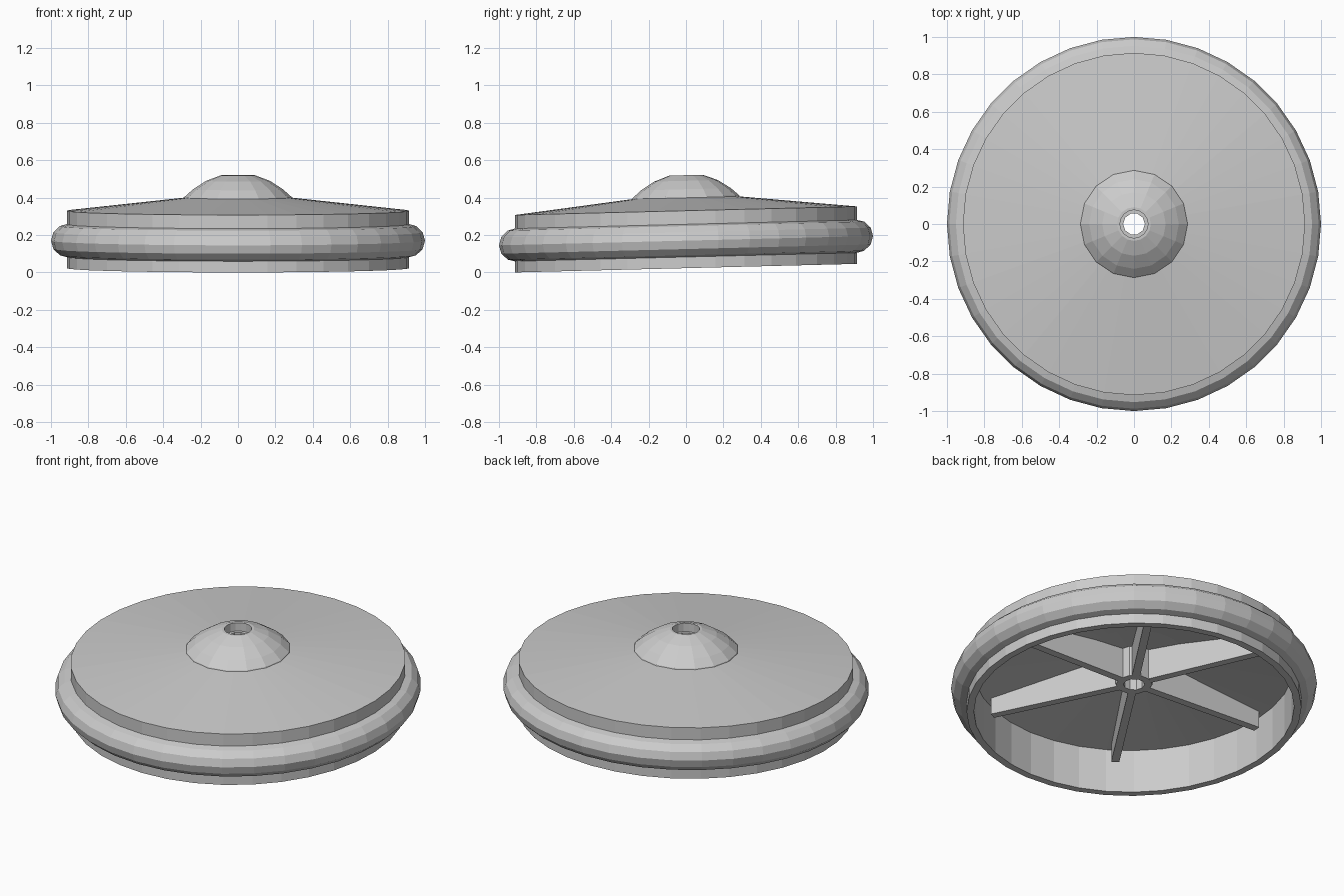
import bpy, bmesh
from math import sin, cos, pi, radians

if "Cube" in bpy.data.objects:
    bpy.data.objects.remove(bpy.data.objects["Cube"])

TILT = 0.025  # the whole piece leans slightly, higher at the back


def finish(bm, name):
    for v in bm.verts:
        v.co.z += TILT * v.co.y
    bmesh.ops.recalc_face_normals(bm, faces=bm.faces)
    me = bpy.data.meshes.new(name)
    bm.to_mesh(me)
    bm.free()
    ob = bpy.data.objects.new(name, me)
    bpy.context.collection.objects.link(ob)
    return ob


def lathe(name, profile, sides):
    """Spin a closed (radius, z) profile around the z axis."""
    bm = bmesh.new()
    rings = [[bm.verts.new((r * cos(2 * pi * i / sides), r * sin(2 * pi * i / sides), z))
              for r, z in profile] for i in range(sides)]
    n = len(profile)
    for i in range(sides):
        a, b = rings[i], rings[(i + 1) % sides]
        for j in range(n):
            k = (j + 1) % n
            bm.faces.new((a[j], b[j], b[k], a[k]))
    return finish(bm, name)


# Hollow shell: shallow conical lid with a straight skirt
lathe("lid_shell", [(0.08, 0.405), (0.28, 0.40), (0.915, 0.33), (0.915, 0.023),
                    (0.875, 0.023), (0.875, 0.285), (0.28, 0.355), (0.08, 0.365)], 36)

# Rounded bumper around the skirt, only its outer part exposed
ring = [(0.905 + 0.095 * cos(radians(t)), 0.17 + 0.09 * sin(radians(t)))
        for t in range(-90, 91, 30)]
lathe("outer_ring", [(0.89, 0.08)] + ring + [(0.89, 0.26)], 36)

# Central dome with an open top
lathe("dome", [(0.075, 0.39), (0.29, 0.39), (0.285, 0.405), (0.24, 0.445),
               (0.17, 0.49), (0.09, 0.52), (0.075, 0.52)], 16)

# Hub tube running down from the dome
lathe("hub_tube", [(0.058, 0.18), (0.10, 0.18), (0.10, 0.40), (0.085, 0.47),
                   (0.058, 0.47)], 10)

# Six ribs under the lid, deeper towards the hub
for i in range(6):
    ang = radians(60 * i - 3)
    bm = bmesh.new()
    side = []
    for w in (-0.022, 0.022):
        pts = [(0.08, 0.18), (0.84, 0.19), (0.84, 0.30), (0.28, 0.37), (0.08, 0.38)]
        side.append([bm.verts.new((r * cos(ang) - w * sin(ang),
                                   r * sin(ang) + w * cos(ang), z)) for r, z in pts])
    bm.faces.new(side[0])
    bm.faces.new(side[1][::-1])
    for j in range(5):
        k = (j + 1) % 5
        bm.faces.new((side[0][j], side[1][j], side[1][k], side[0][k]))
    finish(bm, f"rib_{i + 1}")
